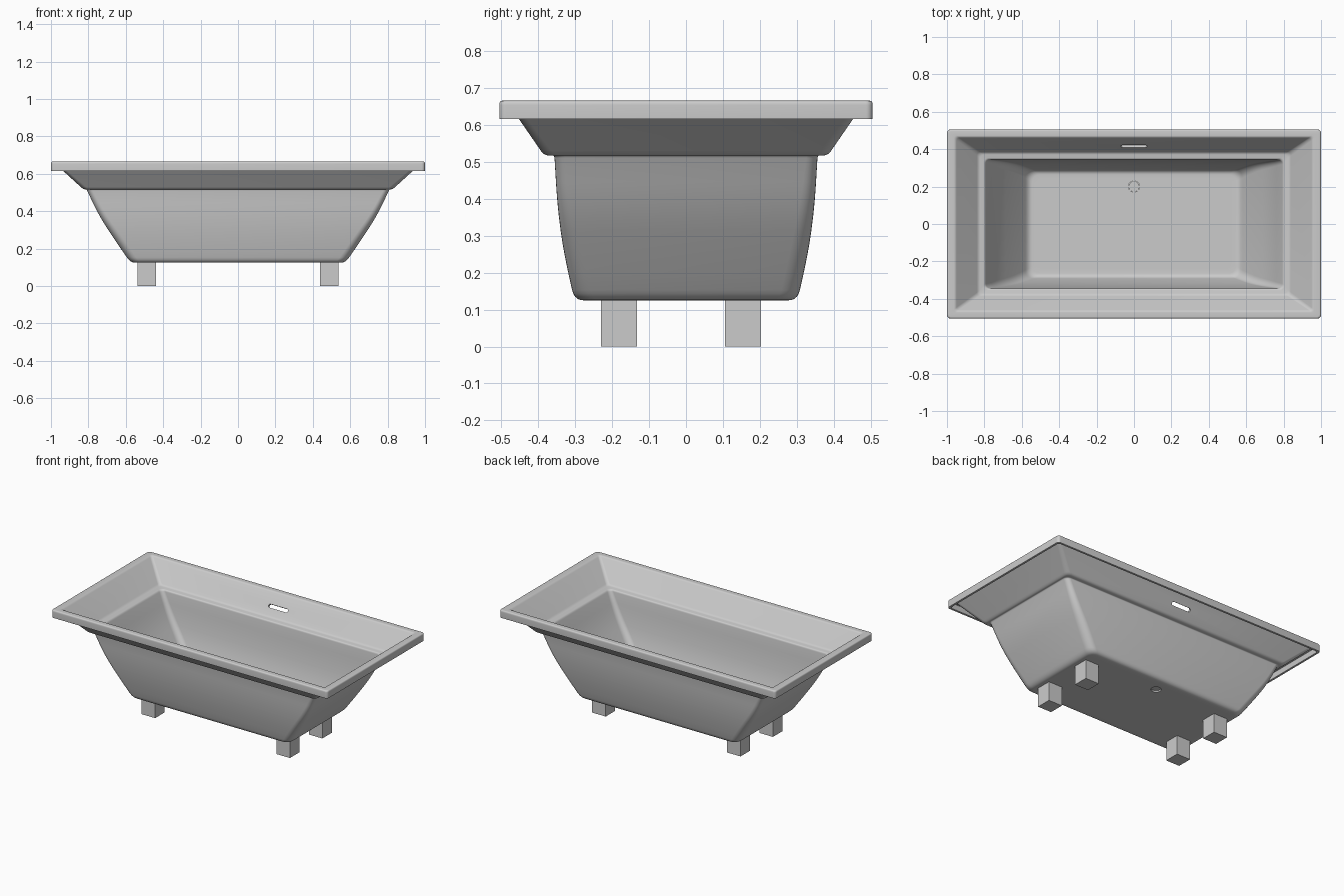
import bpy, bmesh
from math import cos, sin, pi, radians
from mathutils import Vector

if "Cube" in bpy.data.objects:
    bpy.data.objects.remove(bpy.data.objects["Cube"])


def ring(hx, hy, z, r, seg=6):
    """Rounded rectangle outline at height z."""
    pts = []
    for q, (sx, sy) in enumerate([(1, 1), (-1, 1), (-1, -1), (1, -1)]):
        for i in range(seg + 1):
            a = (q + i / seg) * pi / 2
            pts.append((sx * (hx - r) + r * cos(a), sy * (hy - r) + r * sin(a), z))
    return pts


def fillet(profile, seg=5):
    """Round every inner point of a profile of (hx, hy, z, r, fillet)."""
    P = [Vector(p[:4]) for p in profile]
    out = [P[0]]
    for i in range(1, len(P) - 1):
        d0, d1 = P[i - 1] - P[i], P[i + 1] - P[i]
        f = profile[i][4]
        a = P[i] + d0 * min(0.48, f / d0.length)
        b = P[i] + d1 * min(0.48, f / d1.length)
        for k in range(seg + 1):
            t = k / seg
            out.append(a * (1 - t) ** 2 + P[i] * 2 * t * (1 - t) + b * t * t)
    return out + [P[-1]]


def loft(name, sections):
    """Skin rounded rectangles and cap both ends."""
    bm = bmesh.new()
    rings = [[bm.verts.new(p) for p in ring(*s)] for s in sections]
    for A, B in zip(rings, rings[1:]):
        n = len(A)
        for i in range(n):
            bm.faces.new((A[i], A[(i + 1) % n], B[(i + 1) % n], B[i]))
    bm.faces.new(rings[0][::-1])
    bm.faces.new(rings[-1])
    bmesh.ops.recalc_face_normals(bm, faces=bm.faces)
    me = bpy.data.meshes.new(name)
    bm.to_mesh(me)
    bm.free()
    ob = bpy.data.objects.new(name, me)
    bpy.context.collection.objects.link(ob)
    return ob


def activate(ob):
    bpy.ops.object.select_all(action='DESELECT')
    ob.select_set(True)
    bpy.context.view_layer.objects.active = ob


# Tub shell: outside from the bottom up, over the rim, then down the inside
profile = [
    (.53, .25, .125, .03, 0),
    (.575, .302, .125, .05, .035),
    (.668, .332, .26, .05, .08),
    (.745, .348, .38, .04, .08),
    (.81, .356, .517, .03, .008),
    (.827, .384, .517, .03, .02),
    (.975, .477, .652, .02, .008),
    (.986, .491, .652, .014, .004),
    (.986, .491, .615, .014, .002),
    (1.0, .505, .615, .018, .002),
    (1.0, .505, .665, .018, .012),
    (.955, .465, .665, .015, .012),
    (.832, .380, .534, .02, .014),
    (.797, .345, .530, .025, .012),
    (.730, .336, .385, .035, .08),
    (.652, .320, .265, .04, .08),
    (.565, .284, .140, .045, .03),
    (.52, .24, .140, .03, 0),
]
tub = loft("tub_shell", fillet(profile))

# Overflow slot and drain hole
slot = loft("slot_cutter", [(.07, .011, -.03, .0108), (.07, .011, .03, .0108)])
slot.location = (0, .42, .587)
slot.rotation_euler.x = radians(55)
bpy.ops.mesh.primitive_cylinder_add(vertices=32, radius=.03, depth=.1, location=(0, .2, .13))
hole = bpy.context.object
hole.name = "drain_cutter"
for cutter in (slot, hole):
    cutter.hide_render = True
    m = tub.modifiers.new("cut", 'BOOLEAN')
    m.operation, m.solver, m.object = 'DIFFERENCE', 'EXACT', cutter
    activate(tub)
    bpy.ops.object.modifier_apply(modifier=m.name)
    bpy.data.objects.remove(cutter)
activate(tub)
bpy.ops.object.shade_smooth_by_angle(angle=radians(35))

# Drain plug
bpy.ops.mesh.primitive_cylinder_add(vertices=32, radius=.029, depth=.006, location=(0, .2, .137))
bpy.context.object.name = "drain_plug"

# Feet
for x in (-.488, .488):
    for y in (-.181, .154):
        bpy.ops.mesh.primitive_cube_add(size=1, location=(x, y, .0635))
        foot = bpy.context.object
        foot.name = f"{'front' if y < 0 else 'back'}_{'left' if x < 0 else 'right'}_foot"
        foot.scale = (.098, .098, .127)
